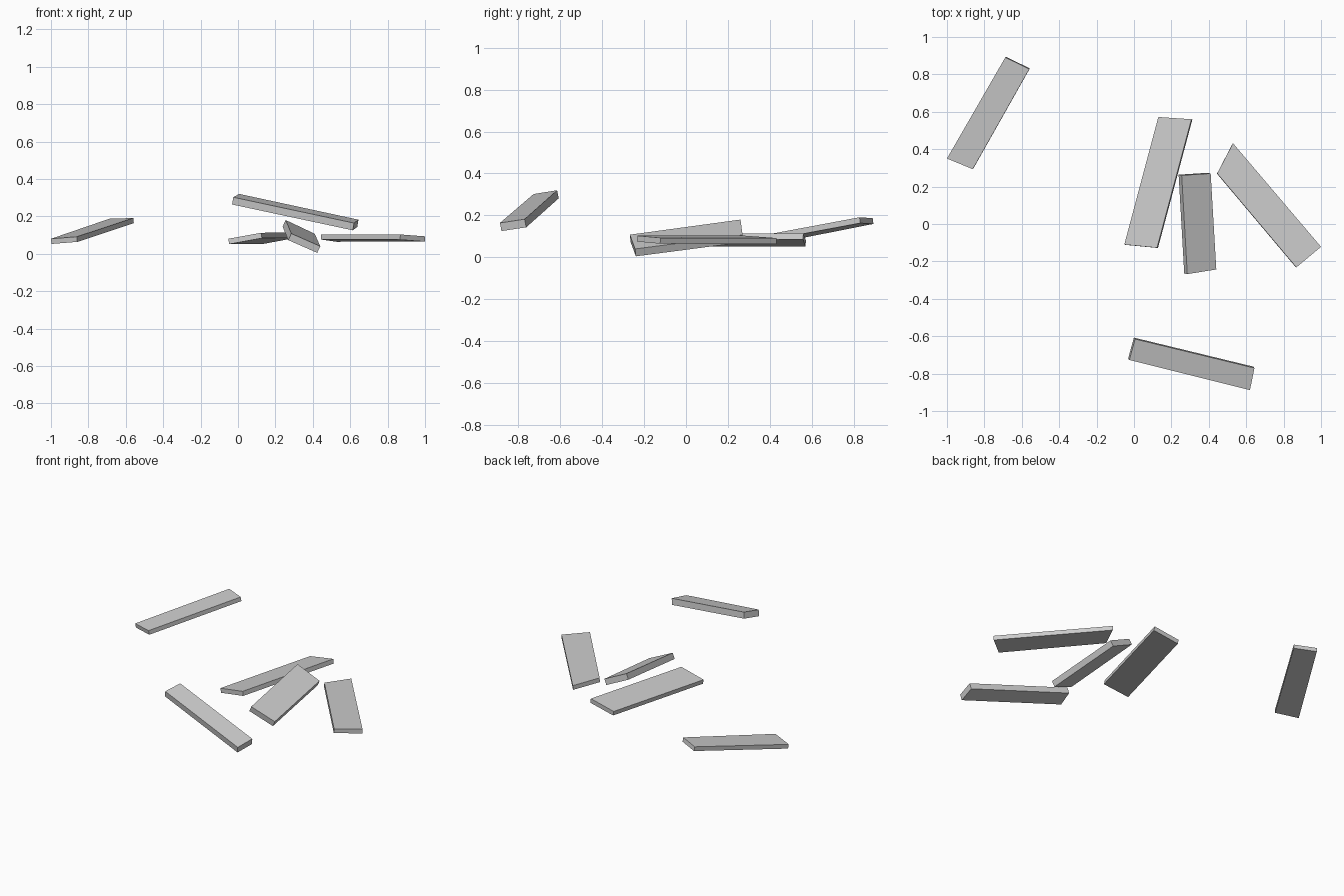
import bpy, bmesh
from mathutils import Vector

if "Cube" in bpy.data.objects:
    bpy.data.objects.remove(bpy.data.objects["Cube"])

grey = bpy.data.materials.new("plain_grey")
grey.diffuse_color = (0.6, 0.6, 0.6, 1)
grey.use_nodes = True
grey.node_tree.nodes["Principled BSDF"].inputs["Base Color"].default_value = grey.diffuse_color


def plank(name, corners, thickness):
    """Board with the given top corners (anticlockwise from above), thickened downwards."""
    top = [Vector(c) for c in corners]
    normal = (top[2] - top[0]).cross(top[3] - top[1]).normalized()
    bm = bmesh.new()
    face = bm.faces.new([bm.verts.new(p) for p in top])
    ext = bmesh.ops.extrude_face_region(bm, geom=[face], use_keep_orig=True)
    low = [g for g in ext["geom"] if isinstance(g, bmesh.types.BMVert)]
    bmesh.ops.translate(bm, verts=low, vec=-normal * thickness)
    bmesh.ops.recalc_face_normals(bm, faces=bm.faces)
    mesh = bpy.data.meshes.new(name)
    bm.to_mesh(mesh)
    bm.free()
    mesh.materials.append(grey)
    obj = bpy.data.objects.new(name, mesh)
    bpy.context.collection.objects.link(obj)
    return obj


# Five loose, scattered boards
plank("back_left_plank",
      [(-1.0, .35, .08), (-.862, .293, .091), (-.56, .828, .191), (-.688, .891, .187)], .028)
plank("centre_plank",
      [(-.052, -.11, .08), (.123, -.127, .112), (.307, .56, .114), (.13, .572, .081)], .029)
plank("short_tilted_plank",
      [(.285, -.268, .108), (.44, -.243, .04), (.41, .27, .107), (.255, .26, .18)], .039)
plank("right_plank",
      [(.445, .27, .104), (.868, -.232, .103), (1.0, -.122, .093), (.529, .432, .092)], .028)
plank("front_plank",
      [(-.025, -.727, .302), (.62, -.888, .164), (.644, -.77, .182), (.006, -.615, .32)], .04)
